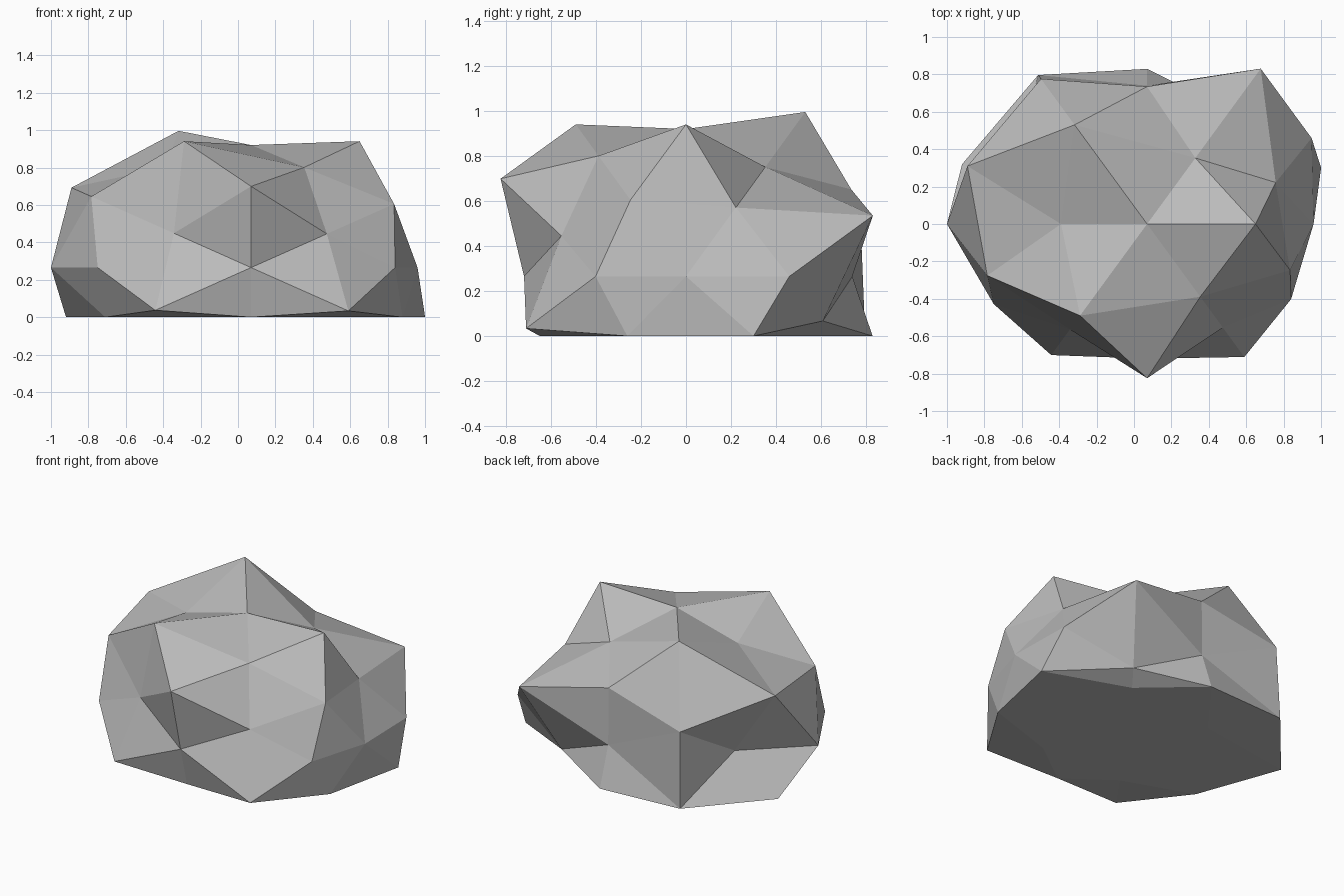
import bpy
import bmesh
from mathutils import Vector

# Remove the default cube only
cube = bpy.data.objects.get("Cube")
if cube:
    bpy.data.objects.remove(cube, do_unlink=True)

# Proportions of the boulder and where its middle sits
STRETCH = Vector((1.0, 0.845, 0.72))
MIDDLE = Vector((0.07, 0.0, 0.265))

# Directions of a subdivided icosahedron, by symmetric family. Each family
# lists how far the rock bulges for every sign pattern (+ first, z fastest).
FAMILIES = [
    ((0.526, 0, 0.851), [1.103, 1.0, 0.875, 1.0]),
    ((0, 0.851, 0.526), [1.022, 1.154, 1.147, 0.904]),
    ((0.851, 0.526, 0), [1.034, 0.905, 0.81, 0.964]),
    ((1, 0, 0), [0.89, 1.07]),
    ((0, 1, 0), [0.875, 0.852]),
    ((0, 0, 1), [0.91, 1.0]),
    ((0.309, 0.5, 0.809), [0.835, 1.19, 0.92, 1.0, 1.255, 1.0, 1.16, 1.0]),
    ((0.5, 0.809, 0.309), [1.215, 0.89, 0.81, 1.04, 1.135, 1.165, 0.825, 1.025]),
    ((0.809, 0.309, 0.5), [0.85, 1.15, 0.945, 1.0, 1.187, 1.223, 1.056, 0.964]),
]


def mirrored(direction):
    """Every distinct sign pattern of a direction."""
    options = [(c, -c) if c else (0,) for c in direction]
    return [Vector((x, y, z)) for x in options[0]
            for y in options[1] for z in options[2]]


# Faceted ball: hull of the directions
bm = bmesh.new()
bulge = {}
for direction, radii in FAMILIES:
    for point, radius in zip(mirrored(direction), radii):
        bulge[bm.verts.new(point.normalized())] = radius
bmesh.ops.convex_hull(bm, input=bm.verts[:])

# Push each corner in or out, then press the underside flat on the ground
for vert, radius in bulge.items():
    vert.co = vert.co * radius * STRETCH + MIDDLE
    vert.co.z = max(vert.co.z, 0.0)
bmesh.ops.recalc_face_normals(bm, faces=bm.faces[:])

mesh = bpy.data.meshes.new("boulder")
bm.to_mesh(mesh)
bm.free()
boulder = bpy.data.objects.new("boulder", mesh)
bpy.context.collection.objects.link(boulder)

# Plain grey stone
stone = bpy.data.materials.new("grey stone")
stone.use_nodes = True
grey = (0.5, 0.5, 0.5, 1.0)
stone.diffuse_color = grey
stone.node_tree.nodes["Principled BSDF"].inputs["Base Color"].default_value = grey
mesh.materials.append(stone)
